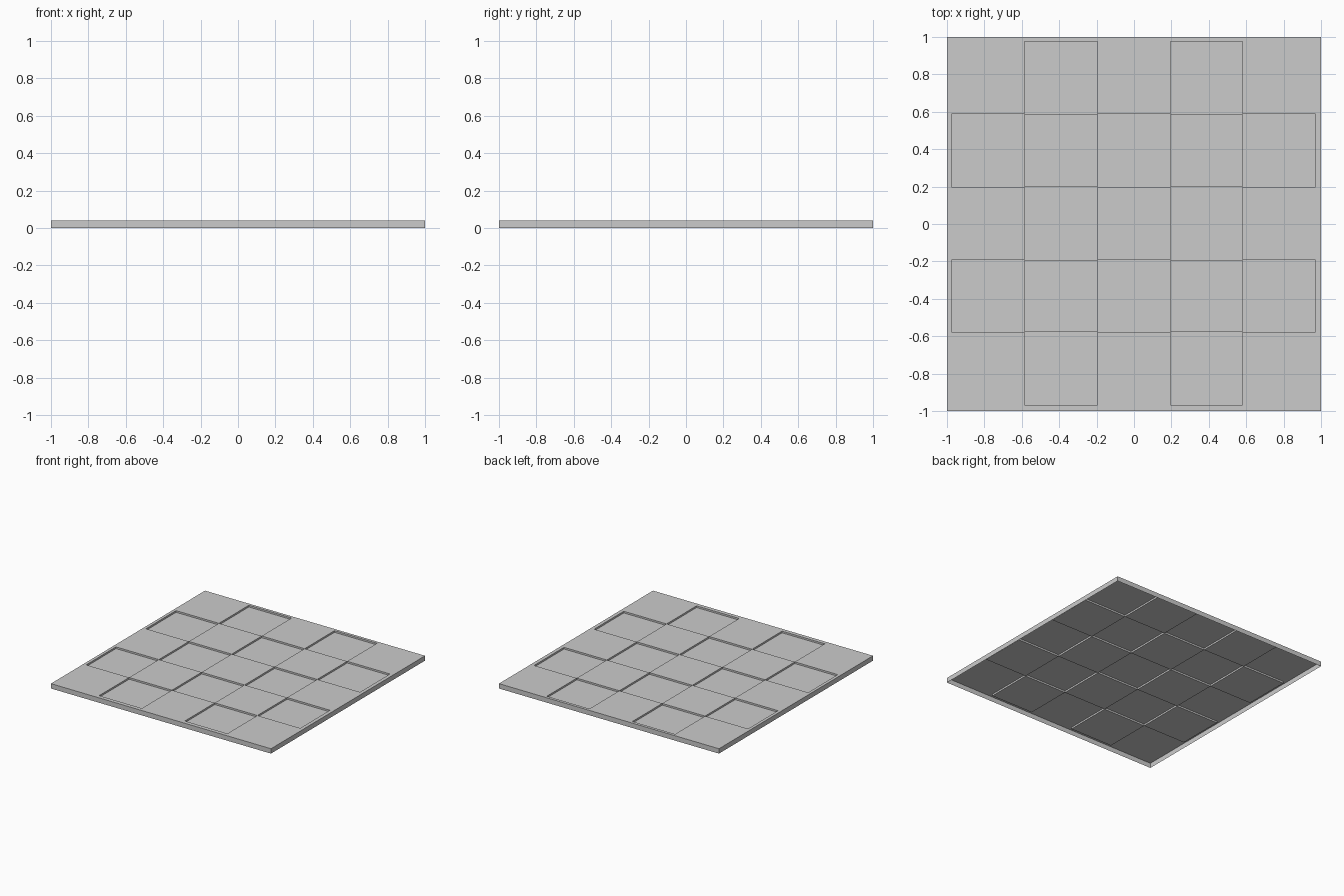
import bpy, bmesh

if "Cube" in bpy.data.objects:
    bpy.data.objects.remove(bpy.data.objects["Cube"])

H = 0.04        # panel height
DEPTH = 0.014   # depth of sunken squares
XS = [-1, -0.975, -0.585, -0.196, 0.194, 0.581, 0.97, 1]
YS = [-1, -0.967, -0.578, -0.192, 0.198, 0.588, 0.976, 1]

bm = bmesh.new()


def quad(*pts):
    bm.faces.new([bm.verts.new(p) for p in pts])


def sunken(i, j):
    return 1 <= i <= 5 and 1 <= j <= 5 and (i + j) % 2 == 1


# checkered top sheet with sunken squares
for i in range(7):
    for j in range(7):
        x0, x1, y0, y1 = XS[i], XS[i + 1], YS[j], YS[j + 1]
        low = H - DEPTH
        z = low if sunken(i, j) else H
        quad((x0, y0, z), (x1, y0, z), (x1, y1, z), (x0, y1, z))
        if sunken(i, j):
            c = [(x0, y0), (x1, y0), (x1, y1), (x0, y1)]
            for k in range(4):
                a, b = c[k], c[(k + 1) % 4]
                quad((*b, low), (*a, low), (*a, H), (*b, H))

# outer skirt, open underneath
c = [(-1, -1), (1, -1), (1, 1), (-1, 1)]
for k in range(4):
    a, b = c[k], c[(k + 1) % 4]
    quad((*a, 0), (*b, 0), (*b, H), (*a, H))

# merge the flat raised squares and border into clean faces
bmesh.ops.remove_doubles(bm, verts=bm.verts, dist=1e-5)
bmesh.ops.dissolve_limit(bm, angle_limit=0.01, verts=bm.verts, edges=bm.edges)
bmesh.ops.triangulate(bm, faces=bm.faces)
me = bpy.data.meshes.new("checkered_panel")
bm.to_mesh(me)
bm.free()
panel = bpy.data.objects.new("checkered_panel", me)
bpy.context.collection.objects.link(panel)
